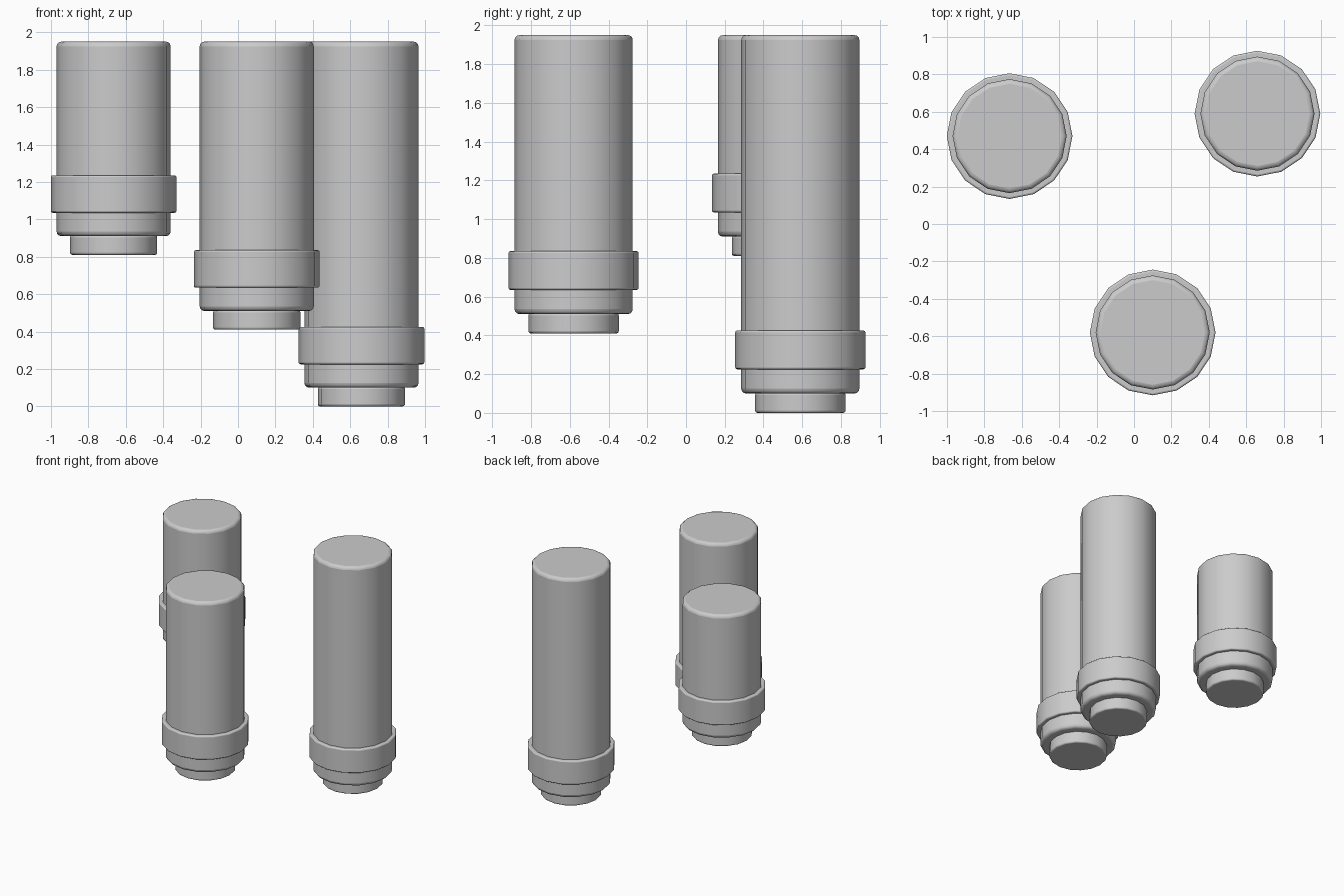
import bpy, math

if "Cube" in bpy.data.objects:
    bpy.data.objects.remove(bpy.data.objects["Cube"])

grey = bpy.data.materials.new("light grey")
grey.diffuse_color = (0.6, 0.6, 0.6, 1)
grey.use_nodes = True
grey.node_tree.nodes["Principled BSDF"].inputs["Base Color"].default_value = grey.diffuse_color
TOP = 1.95


def cylinder(name, x, y, z0, z1, r, bevel):
    bpy.ops.mesh.primitive_cylinder_add(vertices=16, radius=r, depth=z1 - z0,
                                        location=(x, y, (z0 + z1) / 2))
    ob = bpy.context.object
    ob.name = name
    ob.data.materials.append(grey)
    mod = ob.modifiers.new("soft edges", 'BEVEL')
    mod.width = bevel
    mod.segments = 3
    mod.limit_method = 'ANGLE'
    mod.angle_limit = math.radians(40)
    bpy.ops.object.shade_smooth_by_angle(angle=math.radians(35))
    return ob


# Three hanging cylinder lamps: x, y, lowest point
for side, x, y, z in (("left", -0.665, 0.47, 0.81),
                      ("front", 0.10, -0.58, 0.41),
                      ("right", 0.66, 0.59, 0.0)):
    cylinder(side + "_lamp_body", x, y, z + 0.10, TOP, 0.305, 0.025)
    cylinder(side + "_lamp_collar", x, y, z + 0.225, z + 0.425, 0.336, 0.01)
    cylinder(side + "_lamp_lens", x, y, z, z + 0.105, 0.233, 0.012)
